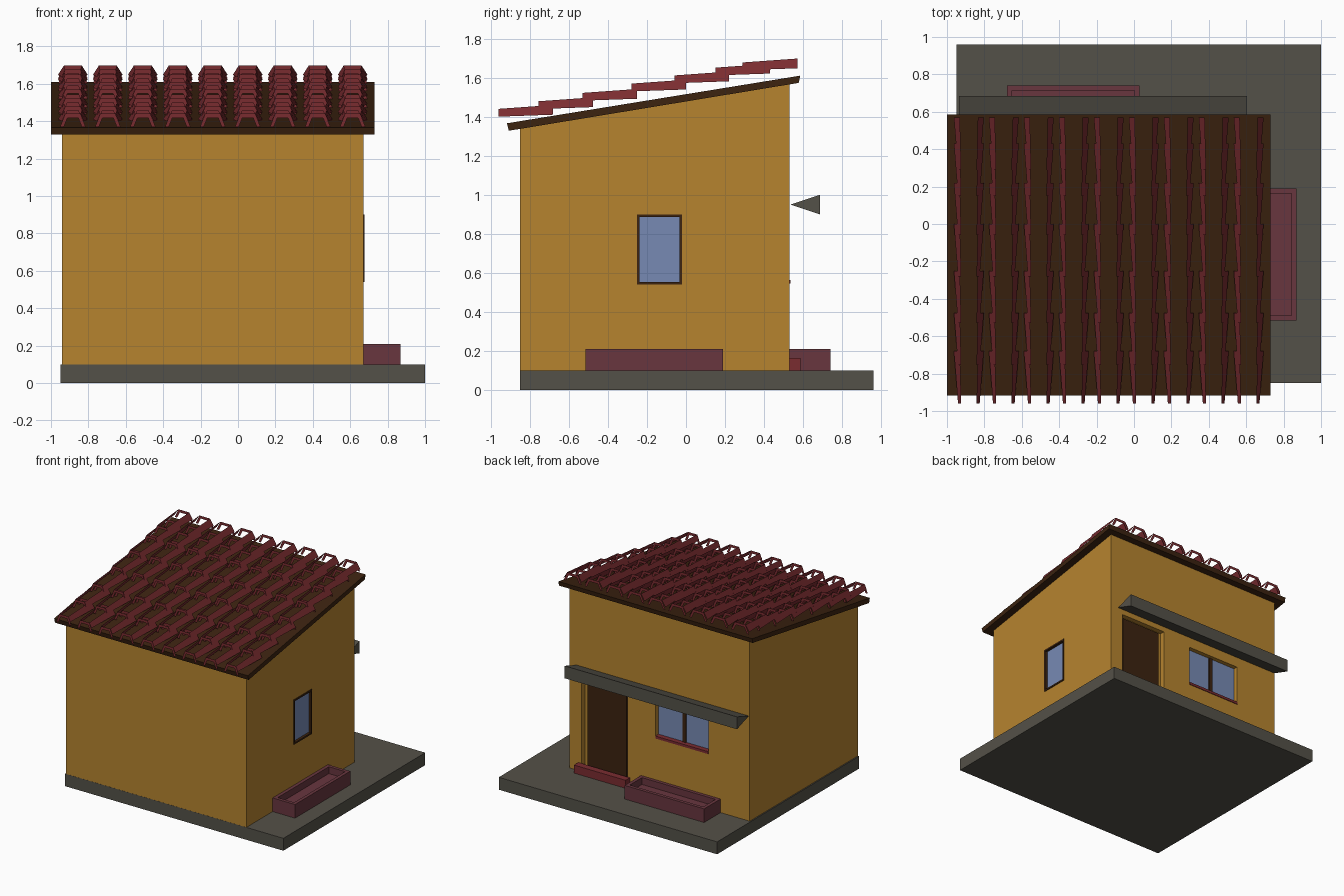
import bpy, bmesh, math
from mathutils import Vector

if "Cube" in bpy.data.objects:
    bpy.data.objects.remove(bpy.data.objects["Cube"])


def mat(name, r, g, b):
    m = bpy.data.materials.new(name)
    m.diffuse_color = [((c / 255 + 0.055) / 1.055) ** 2.4 for c in (r, g, b)] + [1]
    m.use_nodes = True
    m.node_tree.nodes["Principled BSDF"].inputs["Base Color"].default_value = m.diffuse_color
    return m


WALL = mat("ochre wall", 182, 132, 47)
STONE = mat("grey stone", 84, 81, 72)
BROWN = mat("dark brown wood", 60, 35, 16)
TILE = mat("red clay", 122, 44, 48)
PLANT = mat("plum brick", 104, 54, 62)
GLASS = mat("blue glass", 119, 138, 180)


def obj(name, verts, faces, m, fix=True):
    me = bpy.data.meshes.new(name)
    me.from_pydata(verts, [], faces)
    if fix:
        bm = bmesh.new()
        bm.from_mesh(me)
        bmesh.ops.recalc_face_normals(bm, faces=bm.faces)
        bm.to_mesh(me)
        bm.free()
    me.materials.append(m)
    o = bpy.data.objects.new(name, me)
    bpy.context.collection.objects.link(o)
    return o


def prism(name, x0, x1, profile, m):
    """Extrude a (y, z) profile along x."""
    n = len(profile)
    v = [(x, y, z) for x in (x0, x1) for y, z in profile]
    f = [tuple(range(n)), tuple(range(n, 2 * n))]
    f += [(i, (i + 1) % n, n + (i + 1) % n, n + i) for i in range(n)]
    return obj(name, v, f, m)


def box(name, x0, x1, y0, y1, z0, z1, m):
    return prism(name, x0, x1, [(y0, z0), (y1, z0), (y1, z1), (y0, z1)], m)


def cut(target, *b):
    c = box("cutter", *b, target.data.materials[0])
    c.hide_render = True
    c.hide_set(True)
    mod = target.modifiers.new("cut", 'BOOLEAN')
    mod.operation, mod.solver, mod.object = 'DIFFERENCE', 'EXACT', c


# ground slab and house body with sloping top
box("base_slab", -0.95, 1.0, -0.85, 0.96, 0, 0.1, STONE)
house = prism("house_walls", -0.94, 0.67,
              [(-0.849, 0.1), (0.53, 0.1), (0.53, 1.57), (-0.849, 1.345)], WALL)
cut(house, 0.15, 0.56, 0.49, 0.6, 0.11, 0.91)
cut(house, -0.57, -0.10, 0.49, 0.6, 0.55, 0.87)
cut(house, 0.65, 0.75, -0.25, -0.02, 0.54, 0.9)

# roof board
prism("roof_board", -1.0, 0.73,
      [(-0.907, 1.328), (0.577, 1.573), (0.585, 1.61), (-0.917, 1.366)], BROWN)

# door and step
box("door", 0.18, 0.53, 0.485, 0.50, 0.11, 0.90, BROWN)
box("door_step", 0.13, 0.59, 0.53, 0.585, 0.1, 0.165, TILE)

# back window: two panes, mullion and sill
box("back_window_glass", -0.57, -0.10, 0.485, 0.495, 0.55, 0.87, GLASS)
box("back_window_mullion", -0.35, -0.32, 0.49, 0.503, 0.55, 0.87, BROWN)
box("back_window_sill", -0.57, -0.10, 0.49, 0.535, 0.545, 0.565, TILE)

# side window with thin frame
box("side_window_glass", 0.645, 0.655, -0.25, -0.02, 0.54, 0.9, GLASS)
for i, (a, b, c, d) in enumerate([(-0.25, -0.237, 0.54, 0.9), (-0.033, -0.02, 0.54, 0.9),
                                  (-0.25, -0.02, 0.54, 0.553), (-0.25, -0.02, 0.887, 0.9)]):
    box(f"side_window_frame_{i}", 0.65, 0.676, a, b, c, d, BROWN)

# wedge awning over the back door
prism("awning", -0.935, 0.605, [(0.535, 0.95), (0.685, 0.9), (0.685, 1.0)], STONE)


# hollow planters
def planter(name, x0, x1, y0, y1):
    p = box(name, x0, x1, y0, y1, 0.1, 0.21, PLANT)
    t = 0.027
    cut(p, x0 + t, x1 - t, y0 + t, y1 - t, 0.155, 0.3, )


planter("side_planter", 0.67, 0.87, -0.515, 0.19)
planter("back_planter", -0.68, 0.03, 0.53, 0.74)

# roof tiles: open-topped arches with sloped flanks and end rings
verts, faces = [], []


def face(*pts):
    n = len(verts)
    verts.extend(pts)
    faces.append(tuple(range(n, n + len(pts))))


def ring(cx, y, top, w, back):
    outer = [(-w, -0.07), (-0.6 * w, 0), (0.6 * w, 0), (w, -0.07)]
    inner = [(-w + .02, -0.07), (-0.6 * w + .012, -.022), (0.6 * w - .012, -.022), (w - .02, -0.07)]
    for i in range(3):
        q = [outer[i], inner[i], inner[i + 1], outer[i + 1]]
        if back:
            q.reverse()
        face(*[(cx + a, y, top + b) for a, b in q])


LEN = 0.28
for y in (-0.96, -0.755, -0.53, -0.28, -0.06, 0.15, 0.29):
    top = 1.44 + (y + 0.96) * 0.19
    for c in range(9):
        cx = -0.883 + 0.187 * c
        wf, wb = 0.068, 0.08
        ring(cx, y, top, wf, False)
        ring(cx, y + LEN, top + 0.02, wb, True)
        for s in (-1, 1):
            q = [(cx + s * 0.6 * wf, y, top), (cx + s * 0.85 * wf, y, top - 0.04),
                 (cx + s * wb, y + LEN, top - 0.03), (cx + s * 0.6 * wb, y + LEN, top + 0.02)]
            if s < 0:
                q.reverse()
            face(*q)
obj("roof_tiles", verts, faces, TILE, fix=False)
